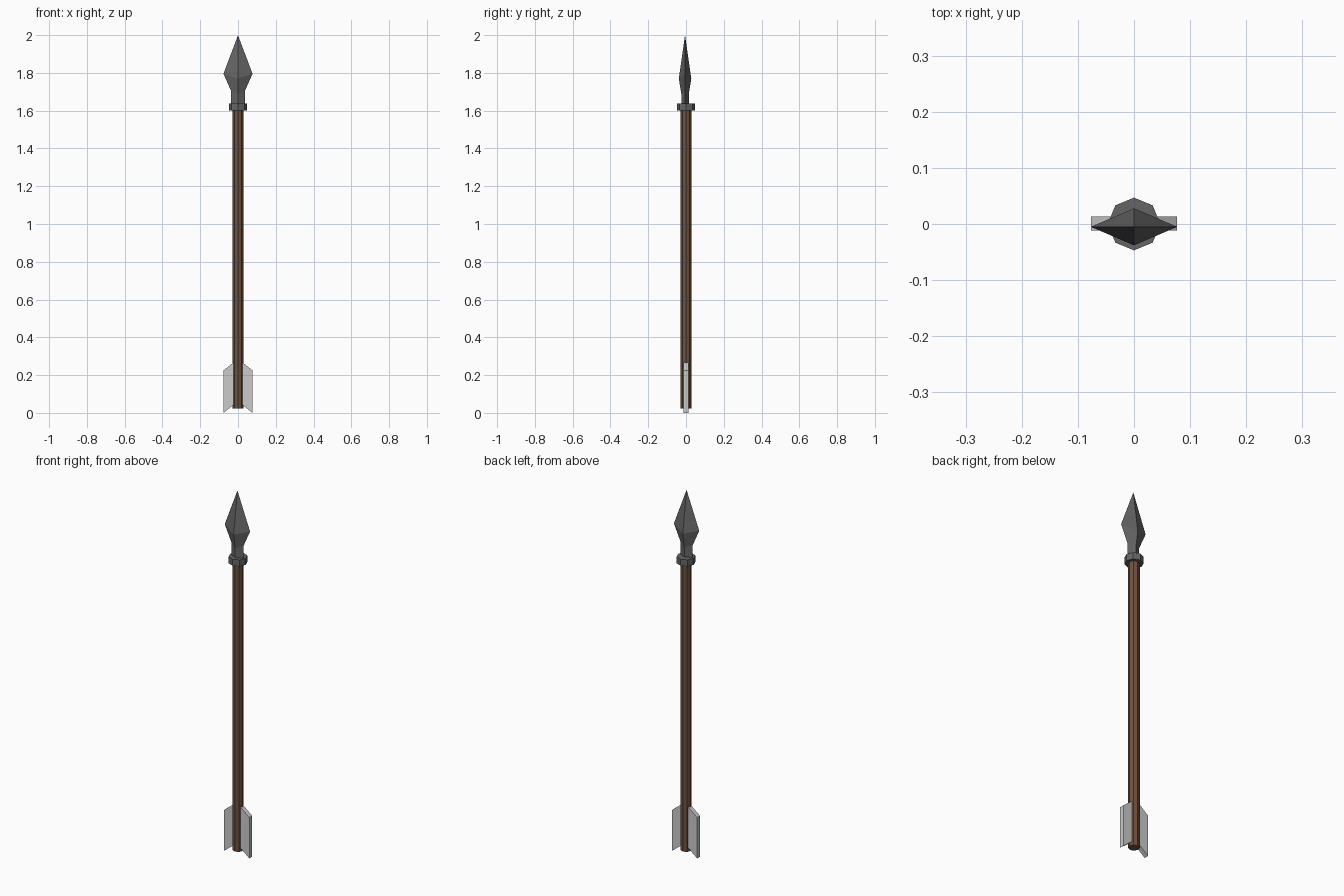
import bpy
from math import cos, sin, tau

if "Cube" in bpy.data.objects:
    bpy.data.objects.remove(bpy.data.objects["Cube"])


def material(name, color):
    m = bpy.data.materials.new(name)
    m.diffuse_color = (*color, 1)
    m.use_nodes = True
    m.node_tree.nodes["Principled BSDF"].inputs["Base Color"].default_value = m.diffuse_color
    return m


def make(name, verts, faces, mat):
    me = bpy.data.meshes.new(name)
    me.from_pydata(verts, [], faces)
    me.materials.append(mat)
    ob = bpy.data.objects.new(name, me)
    bpy.context.collection.objects.link(ob)
    return ob


def loft(name, rings, mat, tip=None):
    """Join equal-sized rings of points, capping the ends (or closing to a tip)."""
    n, k = len(rings[0]), len(rings)
    verts = [p for r in rings for p in r]
    faces = [tuple(reversed(range(n)))]
    for j in range(k - 1):
        for i in range(n):
            a, b = j * n + i, j * n + (i + 1) % n
            faces.append((a, b, b + n, a + n))
    top = [(k - 1) * n + i for i in range(n)]
    if tip:
        verts.append(tip)
        faces += [(top[i], top[(i + 1) % n], k * n) for i in range(n)]
    else:
        faces.append(tuple(top))
    return make(name, verts, faces, mat)


def octagon(r, z):
    return [(r * cos(tau * i / 8), r * sin(tau * i / 8), z) for i in range(8)]


def diamond(w, d, z_edge, z_ridge, y=-0.005):
    return [(w, y, z_edge), (0, y + d, z_ridge), (-w, y, z_edge), (0, y - d, z_ridge)]


wood = material("wood", (0.16, 0.085, 0.05))
iron = material("iron", (0.13, 0.13, 0.13))
feather = material("feather", (0.55, 0.55, 0.55))

# Eight-sided shaft and collar
loft("shaft", [octagon(0.028, 0.023), octagon(0.028, 1.61)], wood)
loft("collar", [octagon(0.047, 1.602), octagon(0.047, 1.638)], iron)

# Spearhead: flat neck flaring to a four-sided blade
loft("blade", [diamond(0.037, 0.02, 1.62, 1.62),
               diamond(0.037, 0.02, 1.705, 1.69),
               diamond(0.077, 0.033, 1.795, 1.77)], iron, tip=(0, -0.005, 2.0))

# Tail fins, mirrored left to right
profile = [(0.012, 0.052), (0.077, 0.0), (0.077, 0.225), (0.012, 0.277)]
fin = loft("tail_fin", [[(x, y, z) for x, z in profile] for y in (0.013, -0.012)], feather)
fin.modifiers.new("Mirror", 'MIRROR')
